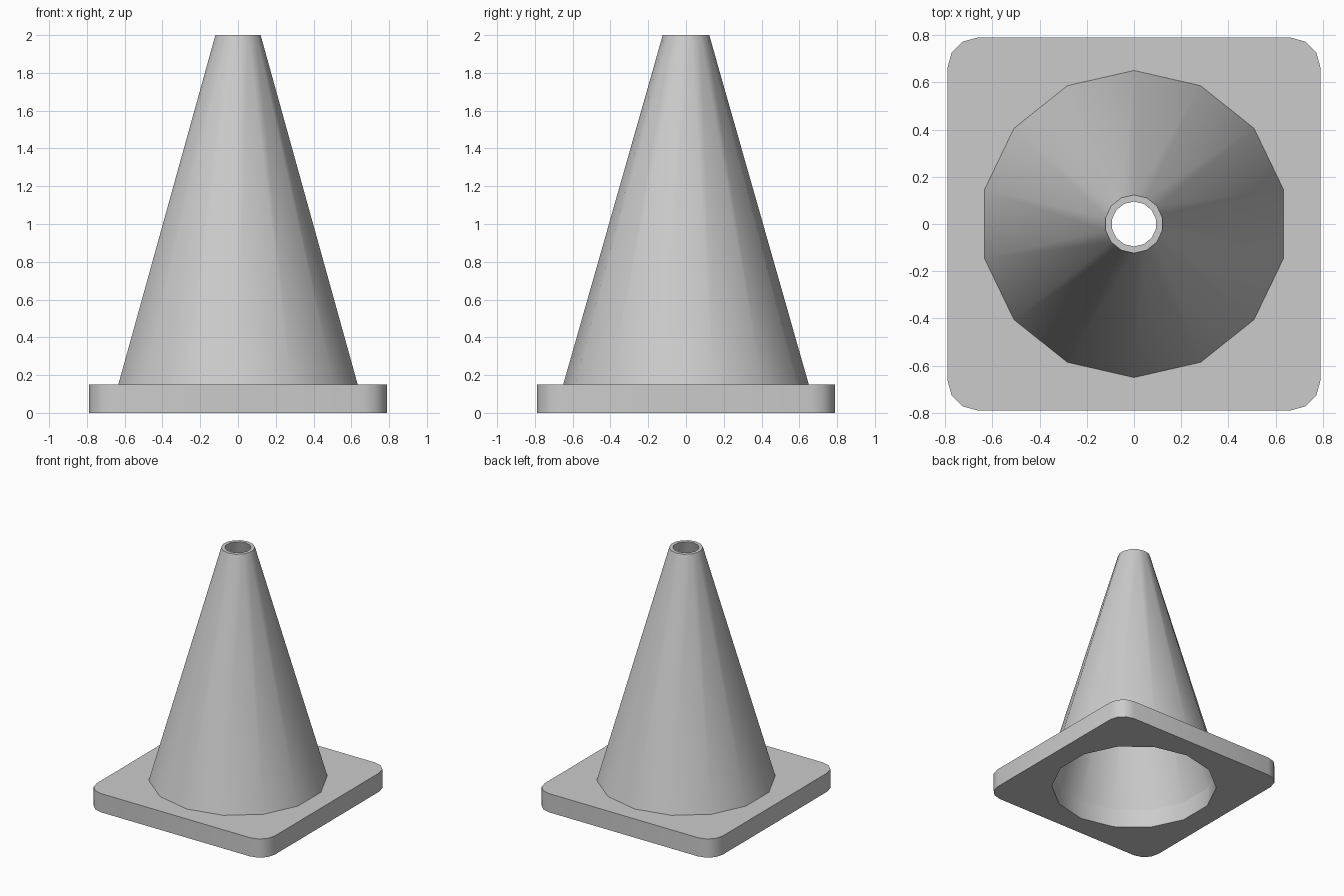
import bpy, bmesh
from math import sin, cos, pi, radians

if "Cube" in bpy.data.objects:
    bpy.data.objects.remove(bpy.data.objects["Cube"])

SIDES = 14
PLATE_TOP = 0.15
R_HOLE = 0.62


def circle(r, z):
    return [(r * sin(2 * pi * i / SIDES), r * cos(2 * pi * i / SIDES), z)
            for i in range(SIDES)]


def rounded_square(half, r, steps, z):
    pts = []
    for k in range(4):
        a0 = k * pi / 2
        mid = a0 + pi / 4
        cx = (half - r) * (1 if cos(mid) > 0 else -1)
        cy = (half - r) * (1 if sin(mid) > 0 else -1)
        for s in range(steps + 1):
            a = a0 + s * pi / 2 / steps
            pts.append((cx + r * cos(a), cy + r * sin(a), z))
    return pts


def finish(bm, name):
    bmesh.ops.recalc_face_normals(bm, faces=bm.faces)
    mesh = bpy.data.meshes.new(name)
    bm.to_mesh(mesh)
    bm.free()
    obj = bpy.data.objects.new(name, mesh)
    bpy.context.collection.objects.link(obj)
    bpy.ops.object.select_all(action='DESELECT')
    obj.select_set(True)
    bpy.context.view_layer.objects.active = obj
    bpy.ops.object.shade_smooth_by_angle(angle=radians(40))


# Base plate: rounded square with a 14-sided hole
bm = bmesh.new()
edges = []
for loop in (rounded_square(0.79, 0.13, 3, 0), circle(R_HOLE, 0)):
    vs = [bm.verts.new(p) for p in loop]
    edges += [bm.edges.new((vs[i - 1], vs[i])) for i in range(len(vs))]
bmesh.ops.triangle_fill(bm, edges=edges, use_beauty=True, normal=(0, 0, 1))
bmesh.ops.dissolve_degenerate(bm, edges=bm.edges, dist=1e-5)
ext = bmesh.ops.extrude_face_region(bm, geom=bm.faces[:], use_keep_orig=True)
top = [v for v in ext["geom"] if isinstance(v, bmesh.types.BMVert)]
bmesh.ops.translate(bm, verts=top, vec=(0, 0, PLATE_TOP))
finish(bm, "base_plate")

# Hollow cone wall: outside, top rim, inside
bm = bmesh.new()
rings = [[bm.verts.new(p) for p in circle(r, z)] for r, z in
         ((0.65, PLATE_TOP), (0.123, 2), (0.095, 2), (R_HOLE, PLATE_TOP))]
for a, b in zip(rings, rings[1:]):
    for i in range(SIDES):
        bm.faces.new((a[i], a[i - 1], b[i - 1], b[i]))
finish(bm, "cone_wall")
